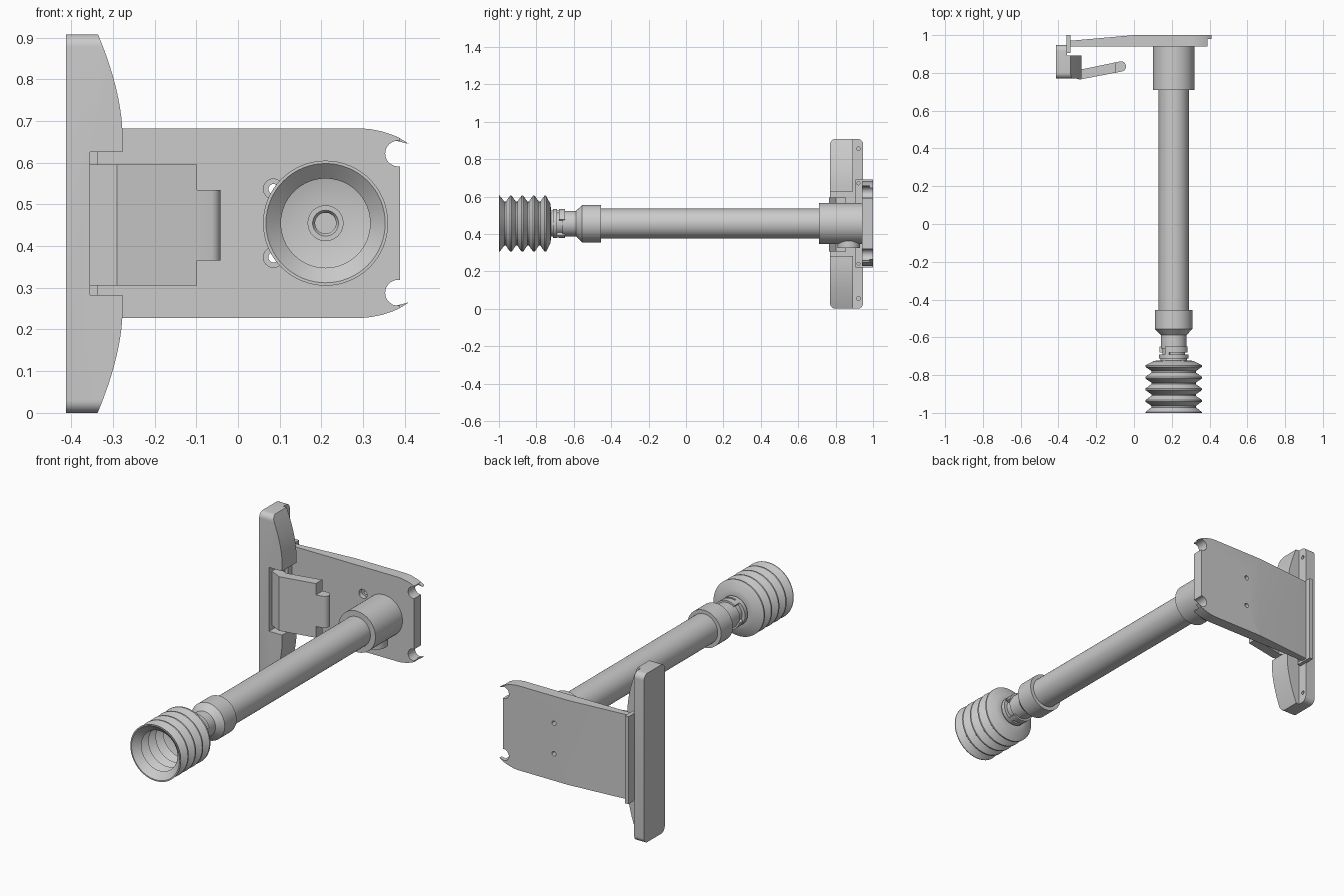
import bpy, bmesh, math
from mathutils import Vector

if "Cube" in bpy.data.objects:
    bpy.data.objects.remove(bpy.data.objects["Cube"])

CX, CZ = 0.21, 0.455          # tube axis


def finish(bm, name, angle=30):
    bmesh.ops.recalc_face_normals(bm, faces=bm.faces)
    me = bpy.data.meshes.new(name)
    bm.to_mesh(me)
    bm.free()
    ob = bpy.data.objects.new(name, me)
    bpy.context.collection.objects.link(ob)
    smooth(ob, angle)
    return ob


def smooth(ob, angle=30):
    bpy.ops.object.select_all(action='DESELECT')
    bpy.context.view_layer.objects.active = ob
    ob.select_set(True)
    bpy.ops.object.shade_smooth_by_angle(angle=math.radians(angle))


def prism(name, pts, axis, a, b):
    """Extrude a 2D outline along an axis from a to b."""
    place = {'x': lambda p, t: (t, p[0], p[1]),
             'y': lambda p, t: (p[0], t, p[1]),
             'z': lambda p, t: (p[0], p[1], t)}[axis]
    bm = bmesh.new()
    lo = [bm.verts.new(place(p, a)) for p in pts]
    hi = [bm.verts.new(place(p, b)) for p in pts]
    bm.faces.new(lo)
    bm.faces.new(hi)
    n = len(pts)
    for i in range(n):
        j = (i + 1) % n
        bm.faces.new((lo[i], lo[j], hi[j], hi[i]))
    return finish(bm, name)


def box(name, x, y, z):
    return prism(name, [(x[0], y[0]), (x[1], y[0]), (x[1], y[1]), (x[0], y[1])], 'z', *z)


def arc(cx, cy, r, a0, a1, n):
    return [(cx + r * math.cos(a0 + (a1 - a0) * i / n),
             cy + r * math.sin(a0 + (a1 - a0) * i / n)) for i in range(n + 1)]


def disc(name, c, r, axis, a, b, n=32):
    return prism(name, arc(c[0], c[1], r, 0, 2 * math.pi, n)[:-1], axis, a, b)


def lathe(name, prof, a0=0, a1=2 * math.pi, n=64, closed=False):
    """Turn an (r, y) profile round the tube axis; r = 0 makes a pole."""
    full = a1 - a0 > 6.28
    bm = bmesh.new()
    rows = [[bm.verts.new((CX + r * math.cos(t), y, CZ + r * math.sin(t))) for r, y in prof]
            for t in (a0 + (a1 - a0) * i / n for i in range(n if full else n + 1))]
    m = len(prof)
    for i in range(n):
        p, q = rows[i], rows[(i + 1) % len(rows)]
        for k in range(m if closed else m - 1):
            l = (k + 1) % m
            bm.faces.new((p[k], p[l], q[l], q[k]))
    if not full:
        bm.faces.new(rows[0])
        bm.faces.new(rows[-1])
    bmesh.ops.remove_doubles(bm, verts=bm.verts, dist=1e-6)
    return finish(bm, name)


def cut(ob, tools, op='DIFFERENCE'):
    for t in tools:
        m = ob.modifiers.new("cut", 'BOOLEAN')
        m.operation, m.solver, m.object = op, 'EXACT', t
        bpy.context.view_layer.objects.active = ob
        # keep boolean first so the smoothing stays last
        bpy.ops.object.modifier_move_to_index(modifier=m.name, index=0)
        bpy.ops.object.modifier_apply(modifier=m.name)
        bpy.data.objects.remove(t)
    smooth(ob)


def flip(pts):
    return [(x, 2 * CZ - z) for x, z in reversed(pts)]


# tube with its two collars and neck
lathe("tube", [(0, 0.95), (0.11, 0.95), (0.11, 0.71), (0.08, 0.71), (0.08, -0.455),
               (0.1, -0.455), (0.1, -0.555), (0.068, -0.588), (0.068, -0.66),
               (0.0, -0.66)])

# twist-lock fitting with a bored spigot
lathe("fitting", [(0, -0.655), (0.06, -0.655), (0.06, -0.69), (0.078, -0.69), (0.078, -0.712),
                  (0.07, -0.712), (0.07, -0.725), (0.043, -0.725), (0.043, -0.75),
                  (0.031, -0.75), (0.025, -0.74), (0.025, -0.67), (0, -0.67)])
for i in range(2):
    s = i * math.pi + 0.3
    lathe("lock_lug", [(0.055, -0.648), (0.078, -0.648), (0.078, -0.68), (0.055, -0.68)],
          s, s + 1.9, 20, closed=True)
    lathe("lock_stop", [(0.055, -0.648), (0.078, -0.648), (0.078, -0.7), (0.055, -0.7)],
          s + 1.6, s + 1.9, 5, closed=True)

# hollow bellows: zigzag outside and inside
outer, inner = [(0.08, -0.722), (0.105, -0.725)], []
for k in range(4):
    y = -0.752 - 0.0615 * k
    outer += [(0.15, y + 0.004), (0.15, y - 0.004), (0.117, y - 0.027), (0.117, y - 0.034)]
    inner += [(0.14, y), (0.107, y - 0.03)]
outer += [(0.15, -0.996), (0.15, -1.0)]
lathe("bellows", outer + [(0.143, -1.0)] + inner[::-1] + [(0.1, -0.735), (0.04, -0.732), (0.04, -0.722)],
      closed=True)

# side stub under the base collar
disc("stub", (CX, 0.87), 0.06, 'z', 0.325, 0.42)

# mounting plate, back face tapering to the left
half = [(0.388, 0.659), (0.37, 0.667), (0.345, 0.675), (0.32, 0.68), (0.3, 0.682), (-0.34, 0.682)]
plate = prism("mounting_plate", half + flip(half), 'y', 0.94, 1.0)
bm = bmesh.new()
bm.from_mesh(plate.data)
res = bmesh.ops.bisect_plane(bm, geom=bm.verts[:] + bm.edges[:] + bm.faces[:],
                             plane_co=Vector((0, 1, 0)), plane_no=Vector((-0.03, 0.34, 0)),
                             clear_outer=True)
bmesh.ops.holes_fill(bm, edges=[e for e in bm.edges if e.is_boundary])
bmesh.ops.recalc_face_normals(bm, faces=bm.faces)
bm.to_mesh(plate.data)
bm.free()
tools = []
for s in (-1, 1):
    tools += [disc("notch", (0.384, CZ + s * 0.167), 0.031, 'y', 0.9, 1.1),
              disc("screw_hole", (0.085, CZ + s * 0.082), 0.012, 'y', 0.9, 1.1),
              disc("counterbore", (0.085, CZ + s * 0.082), 0.024, 'y', 0.9, 0.965)]
cut(plate, tools)

# thin horn tips at the plate's free corners
horn = [(0.38, 0.6525), (0.409, 0.645), (0.4, 0.6515), (0.38, 0.663)]
prism("horn_upper", horn, 'y', 0.98, 1.0)
prism("horn_lower", flip(horn), 'y', 0.98, 1.0)

# lip on the plate's hinged edge
lip = box("plate_lip", (-0.358, -0.336), (0.905, 1.0), (0.22, 0.69))
cut(lip, [disc("lip_hole", (0.922, CZ + s * 0.215), 0.008, 'x', -0.345, -0.3, 16) for s in (-1, 1)])

# grip: rounded bar trimmed by a curved outline, stepped and recessed
r, y0, y1, z1 = 0.03, 0.77, 0.947, 0.908
H = math.pi / 2
bar = []
for i, (cy, cz) in enumerate([(y1 - r, z1 - r), (y0 + r, z1 - r), (y0 + r, r), (y1 - r, r)]):
    bar += arc(cy, cz, r, i * H, (i + 1) * H, 8)
grip = prism("grip", bar, 'x', -0.413, -0.27)
curve = [(-0.277 - 0.064 * t ** 1.7, 0.67 + 0.25 * t) for t in (i / 12 for i in range(13))]
cut(grip, [prism("trim", curve + [(-0.43, 0.92)] + [(-0.43, 2 * CZ - 0.92)] + flip(curve), 'y', 0.7, 1.05)],
    'INTERSECT')
cut(grip, [box("step", (-0.355, -0.2), (0.892, 1.1), (-0.1, 1.1)),
           box("recess", (-0.355, -0.2), (0.7, 1.1), (0.283, 0.626))]
    + [disc("grip_hole", (0.922, CZ + s * 0.4), 0.01, 'x', -0.38, -0.3, 16) for s in (-1, 1)])

# bent latch flap with a narrower rounded tab
prof = ([(-0.36, 0.797), (-0.29, 0.764)]
        + arc(-0.069, 0.834, 0.027, -H + 0.2, H + 0.2, 14)
        + [(-0.285, 0.817), (-0.36, 0.85)])
flap = prism("latch_flap", prof, 'z', 0.305, 0.596)
cut(flap, [box("trim", (-0.098, 0.1), (0.7, 1), z) for z in ((0.2, 0.365), (0.535, 0.7))])
